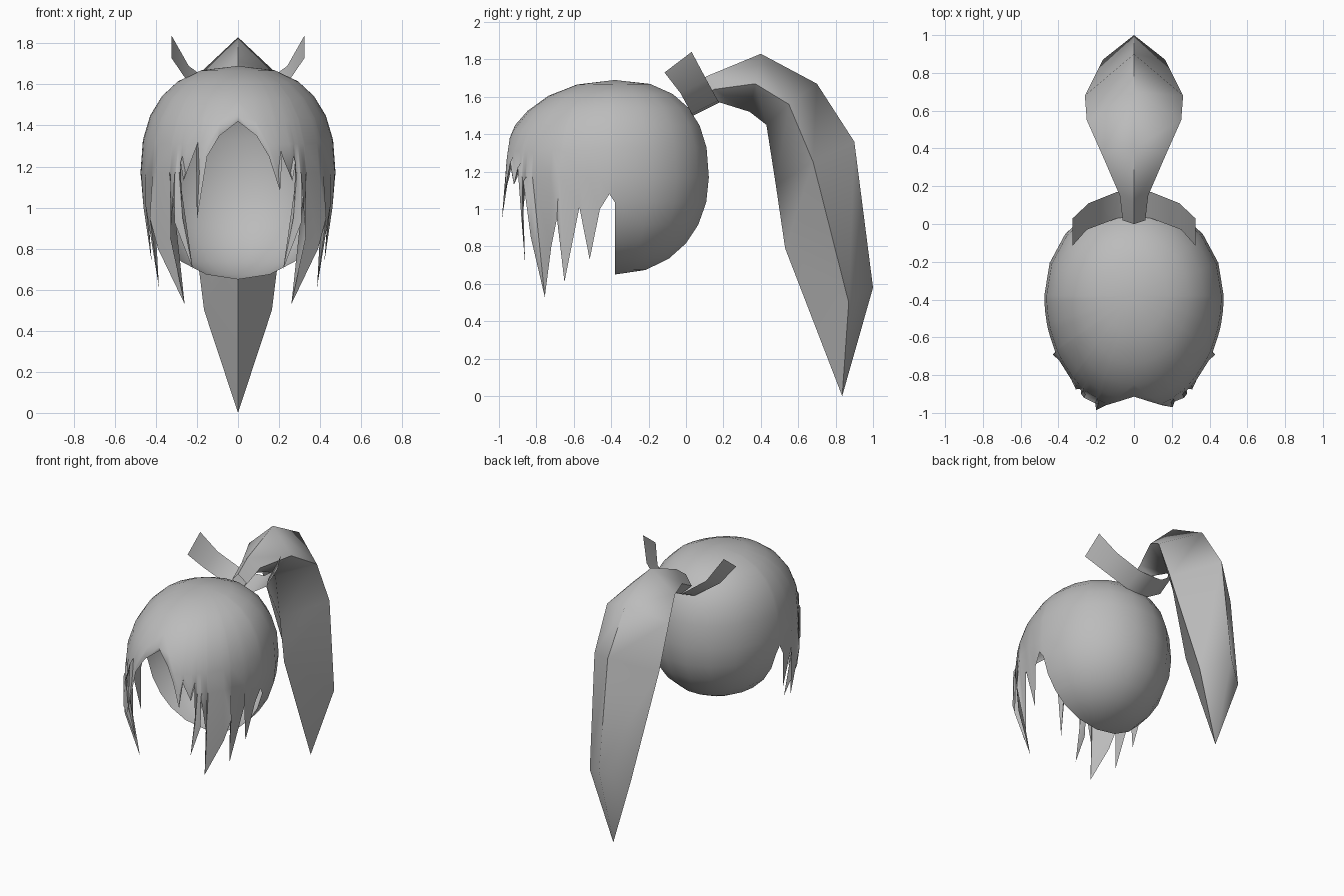
import bpy
import bmesh
from math import sin, cos, asin, atan2, radians, degrees
from mathutils import Vector

cube = bpy.data.objects.get("Cube")
if cube:
    bpy.data.objects.remove(cube, do_unlink=True)

grey = bpy.data.materials.new("hair grey")
grey.use_nodes = True
colour = (0.5, 0.5, 0.5, 1)
grey.diffuse_color = colour
grey.node_tree.nodes["Principled BSDF"].inputs["Base Color"].default_value = colour


def finish(name, bm, angle):
    """Turn a bmesh into a named, smooth-shaded object."""
    bmesh.ops.remove_doubles(bm, verts=bm.verts, dist=0.001)
    bmesh.ops.recalc_face_normals(bm, faces=bm.faces)
    mesh = bpy.data.meshes.new(name)
    bm.to_mesh(mesh)
    bm.free()
    mesh.materials.append(grey)
    obj = bpy.data.objects.new(name, mesh)
    bpy.context.collection.objects.link(obj)
    bpy.ops.object.select_all(action="DESELECT")
    obj.select_set(True)
    bpy.context.view_layer.objects.active = obj
    bpy.ops.object.shade_smooth_by_angle(angle=radians(angle))
    return obj


def bridge(bm, strips, closed=False):
    """Fill quads between neighbouring rows of points."""
    rows = [[bm.verts.new(p) for p in strip] for strip in strips]
    for a, b in zip(rows, rows[1:]):
        n = min(len(a), len(b))
        for i in range(n if closed else n - 1):
            j = (i + 1) % n
            bm.faces.new((a[i], a[j], b[j], b[i]))


# Hair cap: a rounded skull shape, open at the face with a jagged fringe
centre = Vector((0, -0.38, 1.17))
WIDTH, FRONT, BACK, HEIGHT = 0.475, 0.62, 0.51, 0.52
UPPER = [90, 72, 56, 42, 28, 14, 0]
LOWER = [-14, -28, -42, -56, -72, -90]


def skull(phi, el):
    """Point on the skull at an azimuth and elevation in degrees."""
    a, e = radians(phi), radians(el)
    p = 2.1 if el < 0 else 2.4 + 0.3 * min(0, sin(a))

    def power(v):
        return abs(v) ** (2 / p) * (1 if v > 0 else -1)

    depth = BACK if sin(a) > 0 else FRONT
    ring = power(cos(e))
    return centre + Vector((WIDTH * ring * cos(a), depth * ring * sin(a),
                            HEIGHT * power(sin(e))))


# Fringe outline from the parting to the ear: notches and strand tips
fringe = [(0, -.9, 1.42), (.09, -.94, 1.35), (.15, -.96, 1.25),
          (.205, -.97, 1.08), (.215, -.94, 1.25), (.265, -.92, 1.13),
          (.28, -.9, 1.22), (.27, -.88, .95), (.22, -.86, .7),
          (.31, -.875, .93), (.31, -.87, 1.15), (.33, -.83, .85),
          (.26, -.755, .53), (.39, -.72, .8), (.43, -.69, .95),
          (.385, -.65, .61), (.45, -.57, 1.01), (.42, -.515, .73),
          (.46, -.46, 1), (.467, -.41, 1.08)]


def fringe_columns(rim):
    columns, last = [], -91
    for x, y, z in rim:
        phi = degrees(atan2((y - centre.y) / FRONT, x / WIDTH))
        last = phi = min(-1, max(last + 1, phi))
        low = degrees(asin(max(0, (z + 0.02 - centre.z) / HEIGHT)))
        column = [skull(phi, max(el, low)) for el in UPPER]
        columns.append(column + [Vector((x, y, z))])
    columns.append([skull(0, el) for el in UPPER + LOWER[:1]])
    return columns


bm = bmesh.new()
long_lock = fringe[:3] + [(.2, -.985, .94), (.205, -.95, 1.29)] + fringe[5:]
bridge(bm, fringe_columns(fringe))
bridge(bm, [[Vector((-p.x, p.y, p.z)) for p in col]
            for col in fringe_columns(long_lock)])
bridge(bm, [[skull(phi, el) for el in UPPER + LOWER]
            for phi in range(0, 181, 20)])
finish("hair_cap", bm, 60)

# Ponytail: diamond sections given by outer ridge, inner ridge, side (y, z), half width
sections = [((0, 1.63), (.05, 1.51), (.02, 1.57), .06),
            ((.11, 1.71), (.18, 1.57), (.15, 1.64), .075),
            ((.4, 1.83), (.34, 1.52), (.37, 1.67), .17),
            ((.7, 1.67), (.43, 1.45), (.55, 1.56), .25),
            ((.9, 1.36), (.48, 1.13), (.68, 1.25), .26),
            ((1, .58), (.53, .79), (.87, .5), .165),
            ((.835, 0), (.835, 0), (.835, 0), 0)]
bm = bmesh.new()
bridge(bm, [[(0, *outer), (w, *side), (0, *inner), (-w, *side)]
            for outer, inner, side, w in sections], closed=True)
finish("ponytail", bm, 75)

# Ribbon: a strip under the ponytail with both ends sweeping upward
bm = bmesh.new()
bridge(bm, [[(0, .18, 1.57), (0, .04, 1.5)],
            [(.09, .17, 1.58), (.09, .03, 1.51)],
            [(.24, .11, 1.69), (.25, -.03, 1.62)],
            [(.325, .03, 1.84), (.325, -.115, 1.73)]])
ribbon = finish("ribbon", bm, 60)
ribbon.modifiers.new("mirror", "MIRROR")
